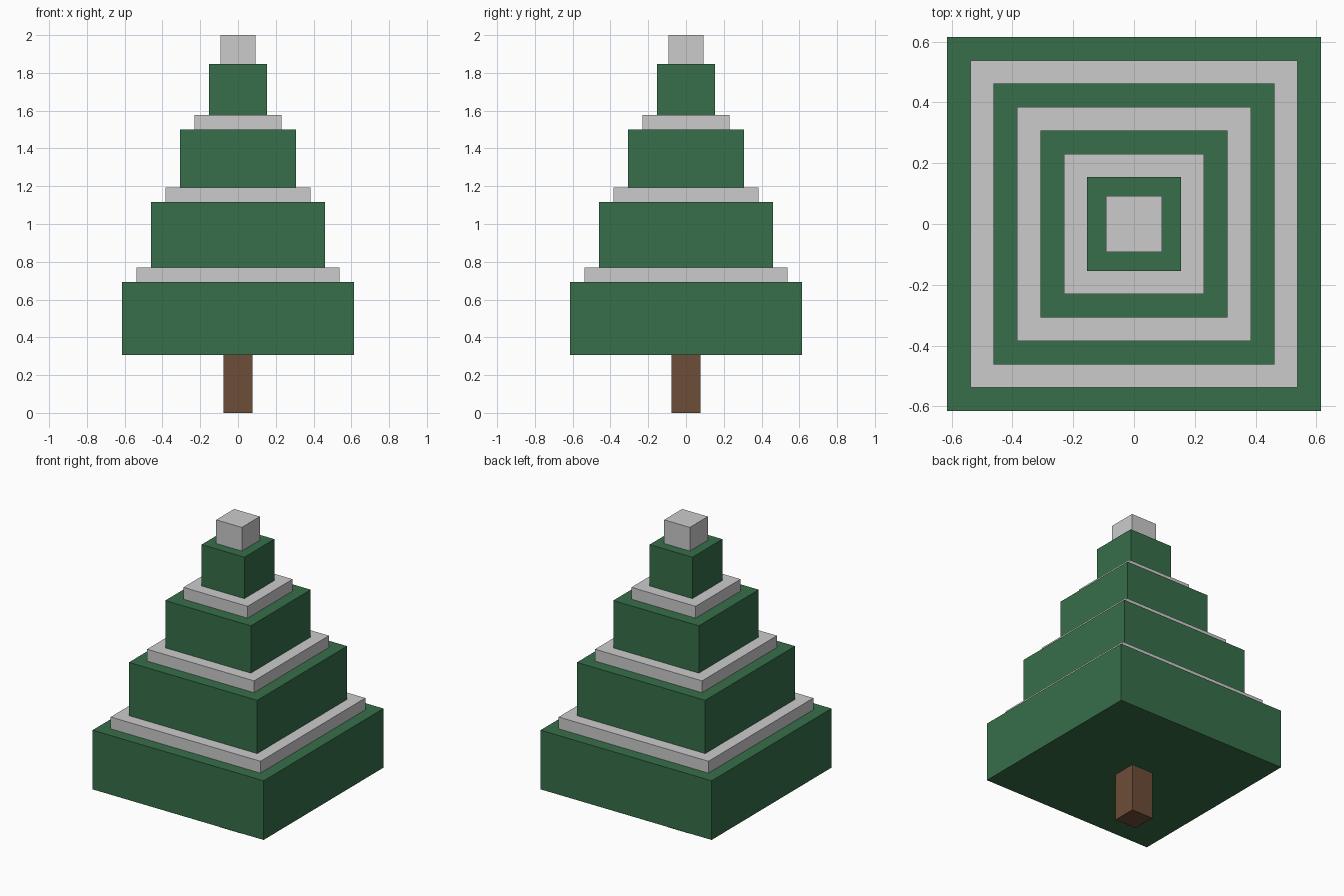
import bpy

if "Cube" in bpy.data.objects:
    bpy.data.objects.remove(bpy.data.objects["Cube"])

U = 1 / 13  # the tree is laid out on a grid of 26 units in height


def material(name, color):
    mat = bpy.data.materials.new(name)
    mat.diffuse_color = color
    mat.use_nodes = True
    mat.node_tree.nodes["Principled BSDF"].inputs["Base Color"].default_value = mat.diffuse_color
    return mat


def block(name, half, z0, z1, mat=None):
    """Square block centred on the z axis, sizes in grid units."""
    bpy.ops.mesh.primitive_cube_add(size=1, location=(0, 0, (z0 + z1) / 2 * U))
    ob = bpy.context.object
    ob.name = name
    ob.scale = (2 * half * U, 2 * half * U, (z1 - z0) * U)
    bpy.ops.object.transform_apply(location=False, rotation=False, scale=True)
    if mat:
        ob.data.materials.append(mat)
    return ob


green = material("foliage_green", (0.038, 0.156, 0.067, 1))
brown = material("bark_brown", (0.153, 0.074, 0.038, 1))

# Trunk
block("trunk", 1, 0, 4, brown)

# Foliage tiers, each narrower than the one below, with garland slabs between
z = 4
for i, height in enumerate((5, 4.5, 4, 3.5)):
    half = 8 - 2 * i
    block(f"foliage_tier_{i + 1}", half, z, z + height, green)
    z += height
    if i < 3:
        block(f"garland_{i + 1}", half - 1, z, z + 1)
        z += 1

# Tree topper
block("topper", 1.2, z, 26)
